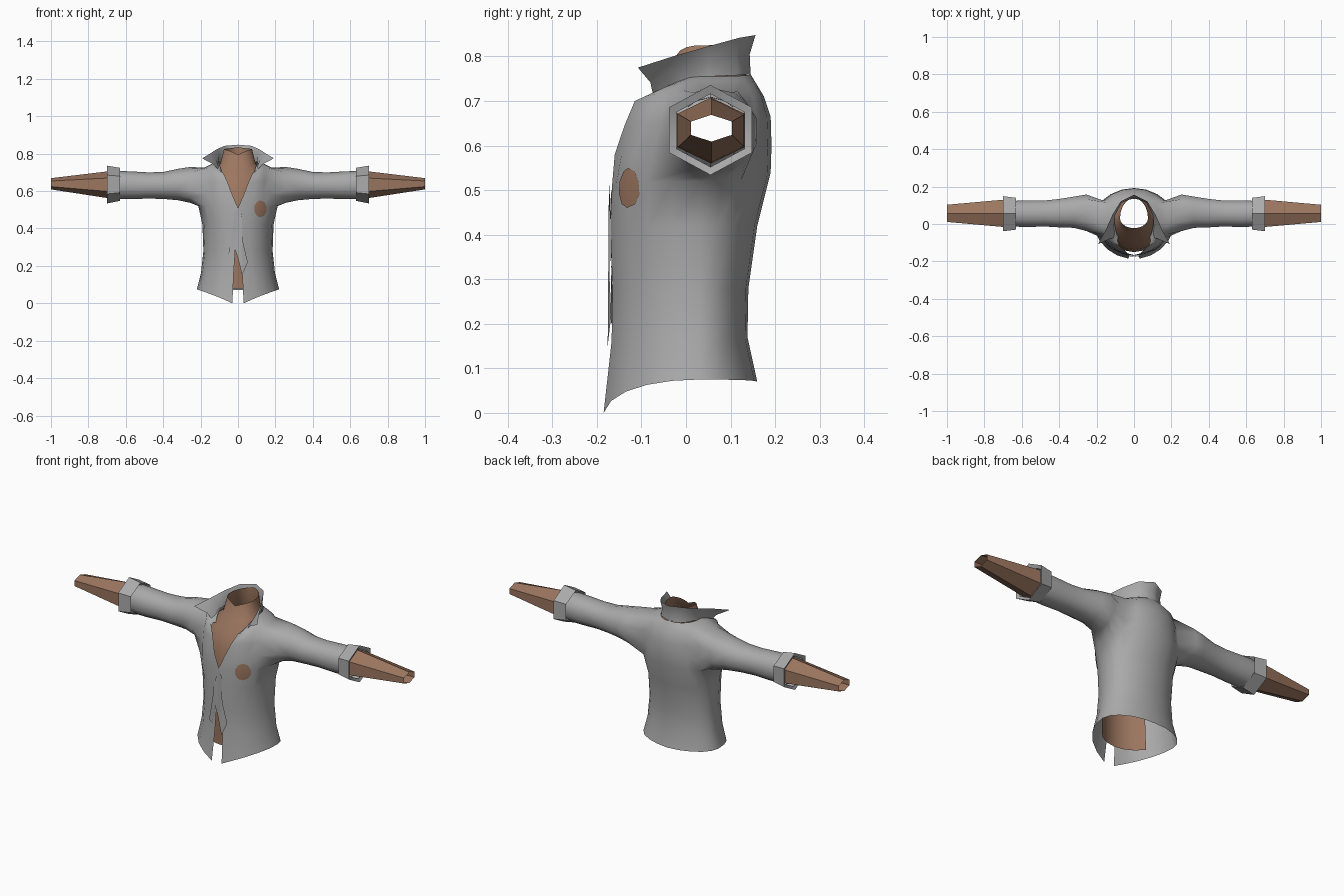
import bpy, bmesh, math
from mathutils import Vector
from mathutils.bvhtree import BVHTree

if "Cube" in bpy.data.objects:
    bpy.data.objects.remove(bpy.data.objects["Cube"])


def material(name, rgb):
    m = bpy.data.materials.new(name)
    m.diffuse_color = (*rgb, 1)
    m.use_nodes = True
    m.node_tree.nodes["Principled BSDF"].inputs["Base Color"].default_value = m.diffuse_color
    return m


GREY = material("shirt grey", (0.40, 0.40, 0.40))
SKIN = material("skin brown", (0.33, 0.18, 0.115))
COLS, MID = 10, 5


def finish(bm, name, mat, mirror=True, angle=45):
    """Turn a bmesh into a named object, mirrored across x if asked."""
    bmesh.ops.recalc_face_normals(bm, faces=bm.faces)
    me = bpy.data.meshes.new(name)
    bm.to_mesh(me)
    bm.free()
    me.materials.append(mat)
    ob = bpy.data.objects.new(name, me)
    bpy.context.collection.objects.link(ob)
    bpy.ops.object.select_all(action='DESELECT')
    ob.select_set(True)
    bpy.context.view_layer.objects.active = ob
    bpy.ops.object.shade_smooth_by_angle(angle=math.radians(angle))
    if mirror:
        ob.modifiers.new("mirror", 'MIRROR').merge_threshold = 0.002
    return ob


def half_row(bm, zf, zs, zb, w, gap, yf, yb, yc=0.03):
    """Half cross-section from the front edge round the side to the back."""
    row = []
    a0 = math.acos(min(1, gap / w))
    for j in range(COLS + 1):
        s = j / MID - 1
        a = s * (a0 if s < 0 else math.pi / 2)
        if s < 0:
            y = yc + (yc - yf) * math.sin(a) / math.sin(a0)
            z = zs + (zf - zs) * s * s
        else:
            y = yc + (yb - yc) * math.sin(a)
            z = zs + (zb - zs) * s * s
        x = 0 if j == COLS else w * math.cos(a)
        row.append(bm.verts.new((x, y, z)))
    return row


def bridge(bm, a, b, closed=False):
    n = len(a)
    for i in range(n if closed else n - 1):
        k = (i + 1) % n
        bm.faces.new((a[i], a[k], b[k], b[i]))


def ring(bm, x, cy, cz, ry, rz, angles):
    return [bm.verts.new((x, cy + ry * math.cos(a), cz + rz * math.sin(a)))
            for a in angles]


# Shirt body: rows of front z, side z, back z, half width, front gap, front y, back y
bm = bmesh.new()
rows = [half_row(bm, *r) for r in [
    (0.00, 0.075, 0.07, 0.22, 0.03, -0.185, 0.16),
    (0.16, 0.16, 0.17, 0.198, 0.023, -0.167, 0.138),
    (0.28, 0.28, 0.28, 0.185, 0.015, -0.165, 0.14),
    (0.42, 0.42, 0.42, 0.190, 0.006, -0.170, 0.16),
    (0.51, 0.52, 0.54, 0.212, 0.0, -0.166, 0.19),
    (0.58, 0.585, 0.60, 0.205, 0.03, -0.16, 0.192),
    (0.645, 0.655, 0.665, 0.20, 0.055, -0.138, 0.19),
    (0.70, 0.725, 0.71, 0.18, 0.08, -0.115, 0.175),
    (0.705, 0.745, 0.74, 0.14, 0.088, -0.09, 0.157),
    (0.70, 0.755, 0.76, 0.105, 0.085, -0.07, 0.145)]]
R0, R1, C0, C1 = 4, 7, 3, 7          # armhole limits
for r in range(len(rows) - 1):
    for j in range(COLS):
        if not (R0 <= r < R1 and C0 <= j < C1):
            bm.faces.new((rows[r][j], rows[r][j + 1], rows[r + 1][j + 1], rows[r + 1][j]))

# Sleeve grows out of the armhole border
border = [(R0, j) for j in range(C0, C1)] + [(r, C1) for r in range(R0, R1)]
border += [(R1, j) for j in range(C1, C0, -1)] + [(r, C0) for r in range(R1, R0, -1)]
angles = [math.atan2(2 * (r - R0) / (R1 - R0) - 1, 2 * (j - C0) / (C1 - C0) - 1)
          for r, j in border]
last = [rows[r][j] for r, j in border]
for x, cy, cz, ry, rz in [
        (0.255, 0.060, 0.633, 0.103, 0.096), (0.32, 0.063, 0.635, 0.088, 0.084),
        (0.40, 0.058, 0.630, 0.080, 0.072), (0.48, 0.056, 0.630, 0.073, 0.070),
        (0.57, 0.055, 0.631, 0.075, 0.074), (0.66, 0.055, 0.633, 0.072, 0.076)]:
    new = ring(bm, x, cy, cz, ry, rz, angles)
    bridge(bm, last, new, True)
    last = new
surface = BVHTree.FromBMesh(bm)
finish(bm, "shirt", GREY, angle=60)

# Collar: flared strip from the neckline, longer at the front points
bm = bmesh.new()
base = [(0.09, -0.07, 0.695), (0.106, -0.01, 0.74), (0.103, 0.05, 0.755),
        (0.07, 0.117, 0.758), (0, 0.145, 0.76)]
fold = [(0.13, -0.08, 0.742), (0.118, -0.02, 0.77), (0.10, 0.05, 0.79),
        (0.066, 0.113, 0.80), (0, 0.143, 0.805)]
edge = [(0.192, -0.108, 0.775), (0.15, -0.03, 0.80), (0.115, 0.05, 0.823),
        (0.072, 0.12, 0.842), (0, 0.156, 0.848)]
strips = [[bm.verts.new(p) for p in line] for line in (base, fold, edge)]
bridge(bm, strips[0], strips[1])
bridge(bm, strips[1], strips[2])
finish(bm, "collar", GREY)

# Rolled cuffs and bare forearms, six-sided
HEX = [math.radians(90 + 60 * i) for i in range(6)]


def tube(name, mat, sections):
    bm = bmesh.new()
    rings = [ring(bm, *s, HEX) for s in sections]
    for a, b in zip(rings, rings[1:]):
        bridge(bm, a, b, True)
    finish(bm, name, mat, angle=35)


tube("cuffs", GREY, [
    (0.645, 0.055, 0.633, 0.080, 0.072), (0.63, 0.055, 0.636, 0.098, 0.088),
    (0.70, 0.055, 0.635, 0.108, 0.101), (0.692, 0.055, 0.634, 0.088, 0.082)])
tube("forearms", SKIN, [
    (0.66, 0.056, 0.634, 0.088, 0.074), (0.70, 0.057, 0.634, 0.084, 0.071),
    (1.00, 0.057, 0.639, 0.053, 0.030)])

# Bare chest strip behind the opening, and the neck
bm = bmesh.new()
rows = [half_row(bm, *r) for r in [
    (0.08, 0.08, 0.08, 0.17, 0, -0.148, 0.13),
    (0.30, 0.30, 0.30, 0.16, 0, -0.148, 0.12),
    (0.50, 0.50, 0.50, 0.18, 0, -0.150, 0.15),
    (0.60, 0.60, 0.60, 0.18, 0, -0.135, 0.16),
    (0.68, 0.69, 0.69, 0.165, 0, -0.104, 0.15),
    (0.73, 0.745, 0.745, 0.095, 0, -0.055, 0.135),
    (0.795, 0.825, 0.835, 0.075, 0, -0.022, 0.138)]]
for i, (a, b) in enumerate(zip(rows, rows[1:])):
    n = COLS + 1 if i >= 4 else 4
    bridge(bm, a[:n], b[:n])
bmesh.ops.delete(bm, geom=[v for v in bm.verts if not v.link_faces], context='VERTS')
finish(bm, "chest_and_neck", SKIN, angle=50)


def on_shirt(x, z, lift):
    """Point on the shirt front, lifted slightly off the cloth."""
    hit = surface.ray_cast(Vector((max(abs(x), 0.032), -1, z)), Vector((0, 1, 0)))[0]
    return (x, (hit.y if hit else -0.165) - lift, z)


# Hanging tie ends below the knot
def tie(name, outline, lift):
    bm = bmesh.new()
    bm.faces.new([bm.verts.new(on_shirt(x, z, lift)) for x, z in outline])
    bmesh.ops.triangulate(bm, faces=bm.faces)
    finish(bm, name, GREY, mirror=False)


tie("left_tie_end", [(0, 0.515), (-0.022, 0.48), (-0.032, 0.36), (-0.062, 0.21),
                     (-0.038, 0.20), (-0.022, 0.31), (0.004, 0.45)], 0.006)
tie("right_tie_end", [(0, 0.515), (0.02, 0.475), (0.026, 0.33), (0.052, 0.22),
                      (0.022, 0.15), (0, 0.24), (-0.022, 0.31), (-0.014, 0.45)], 0.01)

# Chest patch on one side
bm = bmesh.new()
centre = bm.verts.new(on_shirt(0.12, 0.505, 0.005))
rim = []
for i in range(10):
    a = math.radians(36 * i + 18)
    rim.append(bm.verts.new(on_shirt(0.12 + 0.034 * math.cos(a),
                                     0.505 + 0.045 * math.sin(a), 0.004)))
for i in range(10):
    bm.faces.new((centre, rim[i], rim[(i + 1) % 10]))
finish(bm, "chest_patch", SKIN, mirror=False)
